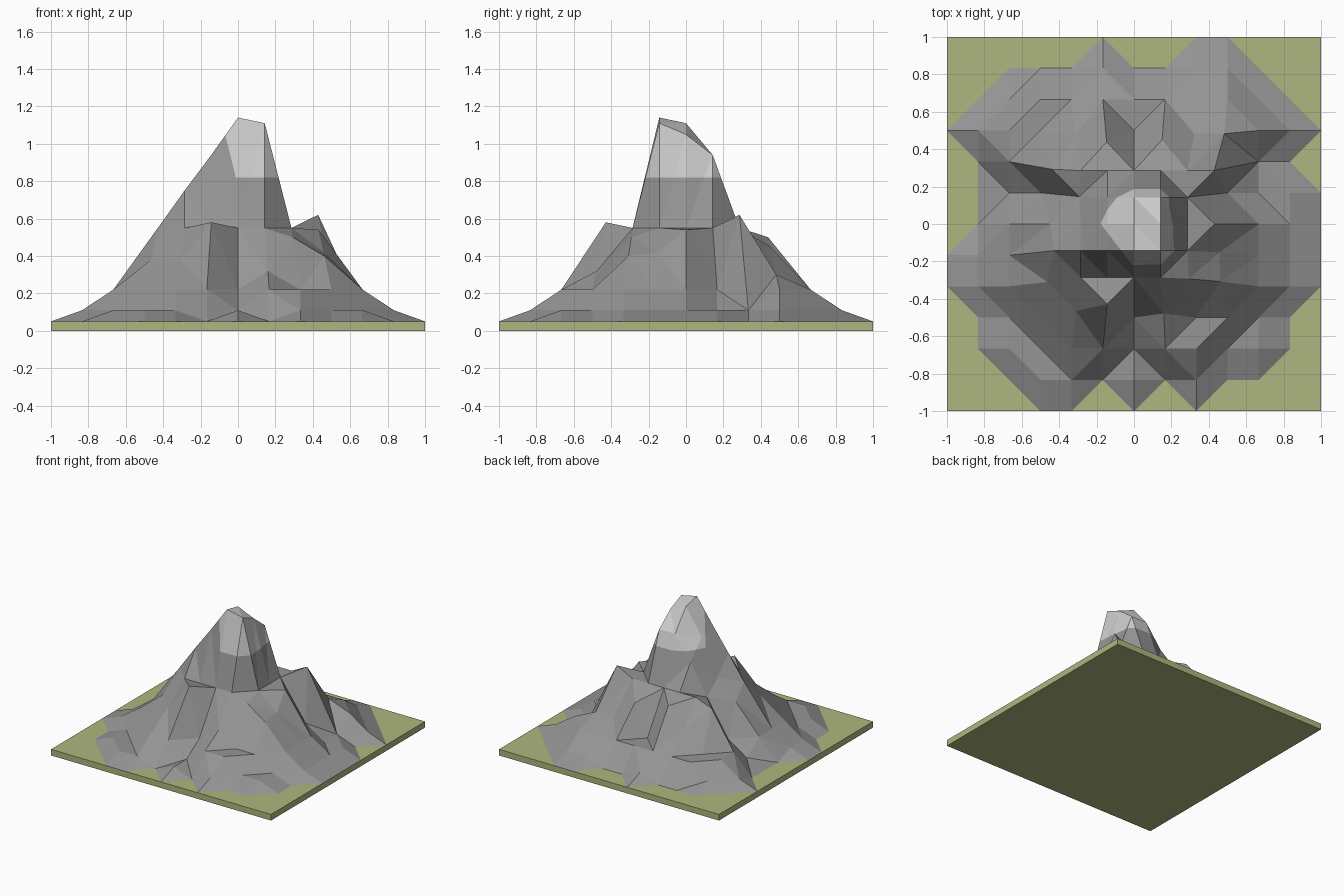
import bpy, bmesh
from mathutils import Vector

if "Cube" in bpy.data.objects:
    bpy.data.objects.remove(bpy.data.objects["Cube"])


def material(name, rgb):
    m = bpy.data.materials.new(name)
    m.diffuse_color = (*rgb, 1)
    m.use_nodes = True
    m.node_tree.nodes["Principled BSDF"].inputs["Base Color"].default_value = m.diffuse_color
    return m


GRASS = material("grass", (0.42, 0.47, 0.21))
ROCK = material("rock", (0.30, 0.30, 0.30))
SNOW = material("snow", (0.58, 0.58, 0.58))

# Square grass base
bpy.ops.mesh.primitive_cube_add(size=1, location=(0, 0, 0.025))
base = bpy.context.object
base.name = "grass_base"
base.scale = (2, 2, 0.05)
base.data.materials.append(GRASS)

# Foot terraces: grid row -> (first column, last column) reaching that level
LOWER = {5: [(-1, -1), (2, 3)], 4: [(-4, 4)], 3: [(-5, 5)], 2: [(-4, 4)],
         1: [(-4, 5)], 0: [(-4, 5)], -1: [(-5, 5)], -2: [(-5, 5)],
         -3: [(-4, 4)], -4: [(-4, 4)], -5: [(-3, -2), (0, 0), (2, 2)]}
UPPER = {4: [(-3, 3)], 3: [(-4, 4)], 2: [(-4, 3)], 1: [(-3, 3)], 0: [(-4, 4)],
         -1: [(-4, 4)], -2: [(-4, 4)], -3: [(-3, 3)], -4: [(-2, -1), (1, 2)]}
# Summit ridges and gullies, back row to front row
SUMMIT = [(.22, .35, .50, .22, .45, .30, .30),
          (.50, .55, .55, .55, .55, .55, .62),
          (.22, .50, .75, .94, .94, .55, .22),
          (.45, .60, .90, 1.11, 1.05, .55, .54),
          (.55, .75, .94, 1.14, 1.11, .55, .42),
          (.38, .55, .55, .55, .55, .50, .40),
          (.22, .38, .58, .22, .32, .22, .22)]


def inside(spans, i, j):
    return any(a <= i <= b for a, b in spans.get(j, []))


def height(i, j):
    if abs(i) <= 3 and abs(j) <= 3:
        return SUMMIT[3 - j][i + 3]
    if inside(UPPER, i, j):
        return 0.22
    return 0.11 if inside(LOWER, i, j) else 0.05


# Mountain surface: triangulated grid that tightens towards the summit
bm = bmesh.new()
grid = {}
for i in range(-6, 7):
    for j in range(-6, 7):
        z = height(i, j)
        t = min(max((z - 0.22) / 0.33, 0), 1)
        step = 1 / 6 + t * (1 / 7 - 1 / 6)
        grid[i, j] = bm.verts.new((i * step, j * step, z))

for i in range(-6, 6):
    for j in range(-6, 6):
        a, b, c, d = (grid[k] for k in
                      ((i, j), (i + 1, j), (i + 1, j + 1), (i, j + 1)))
        if abs(a.co.z - c.co.z) < abs(b.co.z - d.co.z):
            tris = ((a, b, c), (a, c, d))
        else:
            tris = ((a, b, d), (b, c, d))
        for tri in tris:
            if max(v.co.z for v in tri) > 0.06:
                bm.faces.new(tri)
bmesh.ops.delete(bm, geom=[v for v in bm.verts if not v.link_faces],
                 context='VERTS')

# Pale cap, cut along the snow line
side_co, side_no = Vector((-0.07, -0.14, 0)), Vector((0.17, 0.13, 0))
high = [f for f in bm.faces if max(v.co.z for v in f.verts) > 0.8]
for co, no in (((0, 0, 0.82), (0, 0, 1)), (side_co, side_no)):
    geom = set(high)
    for f in high:
        geom.update(f.edges)
        geom.update(f.verts)
    bmesh.ops.bisect_plane(bm, geom=list(geom), plane_co=co, plane_no=no)
    high = [f for f in bm.faces if f.calc_center_median().z > 0.82]
for f in high:
    if (f.calc_center_median() - side_co).dot(side_no) > 0:
        f.material_index = 1

mesh = bpy.data.meshes.new("mountain")
bm.to_mesh(mesh)
bm.free()
mesh.materials.append(ROCK)
mesh.materials.append(SNOW)
bpy.context.collection.objects.link(bpy.data.objects.new("mountain", mesh))
